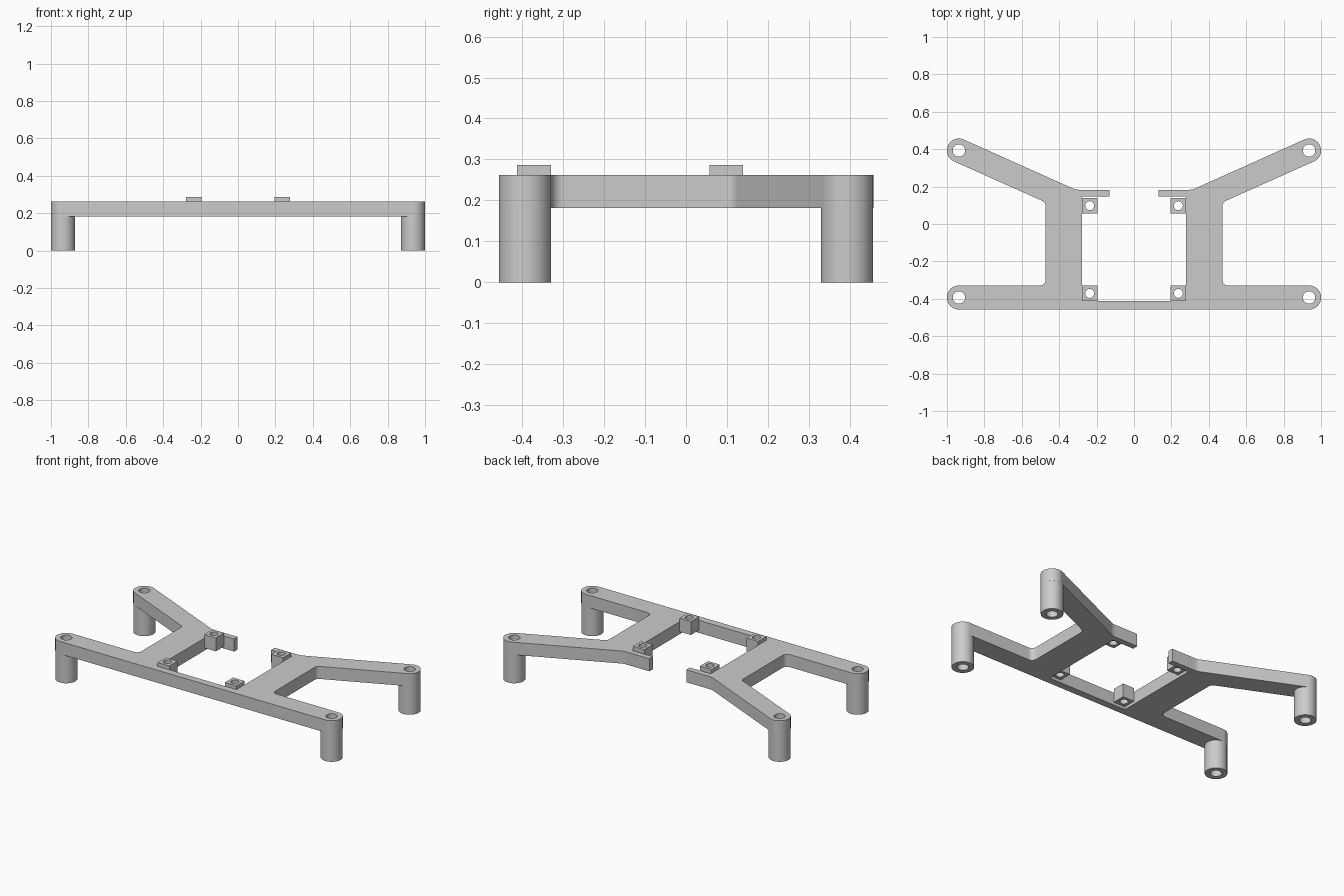
import bpy, bmesh, math
from mathutils import Vector

cube = bpy.data.objects.get("Cube")
if cube:
    bpy.data.objects.remove(cube, do_unlink=True)

grey = bpy.data.materials.new("light_grey")
grey.use_nodes = True
grey.diffuse_color = (0.6, 0.6, 0.6, 1)
grey.node_tree.nodes["Principled BSDF"].inputs["Base Color"].default_value = (0.6, 0.6, 0.6, 1)


def circle(x, y, r, n=40):
    return [(x + r * math.cos(math.tau * i / n), y + r * math.sin(math.tau * i / n)) for i in range(n)]


def rounded(corners, steps=12):
    """Replace each (x, y, radius) corner with a tangent arc."""
    out = []
    for i, (x, y, r) in enumerate(corners):
        if r == 0:
            out.append((x, y))
            continue
        p = Vector((x, y))
        a = (Vector(corners[i - 1][:2]) - p).normalized()
        b = (Vector(corners[(i + 1) % len(corners)][:2]) - p).normalized()
        half = math.acos(a.dot(b)) / 2
        centre = p + (a + b).normalized() * (r / math.sin(half))
        start = p + a * (r / math.tan(half)) - centre
        end = p + b * (r / math.tan(half)) - centre
        first = math.atan2(start.y, start.x)
        sweep = math.remainder(math.atan2(end.y, end.x) - first, math.tau)
        for k in range(steps + 1):
            t = first + sweep * k / steps
            out.append((centre.x + r * math.cos(t), centre.y + r * math.sin(t)))
    return out


def extrude_loops(name, loops, z0, z1):
    """Fill an outline with holes and extrude it between two heights."""
    curve = bpy.data.curves.new(name, "CURVE")
    curve.dimensions = "2D"
    curve.fill_mode = "BOTH"
    curve.extrude = (z1 - z0) / 2
    for loop in loops:
        spline = curve.splines.new("POLY")
        spline.points.add(len(loop) - 1)
        for point, (x, y) in zip(spline.points, loop):
            point.co = (x, y, 0, 1)
        spline.use_cyclic_u = True
    helper = bpy.data.objects.new(name + "_profile", curve)
    bpy.context.collection.objects.link(helper)
    mesh = bpy.data.meshes.new_from_object(helper.evaluated_get(bpy.context.evaluated_depsgraph_get()))
    bpy.data.objects.remove(helper, do_unlink=True)
    bm = bmesh.new()
    bm.from_mesh(mesh)
    bmesh.ops.remove_doubles(bm, verts=bm.verts, dist=1e-5)
    bmesh.ops.translate(bm, verts=bm.verts, vec=(0, 0, (z0 + z1) / 2))
    bmesh.ops.recalc_face_normals(bm, faces=bm.faces)
    bm.to_mesh(mesh)
    bm.free()
    mesh.materials.clear()
    mesh.materials.append(grey)
    obj = bpy.data.objects.new(name, mesh)
    bpy.context.collection.objects.link(obj)
    bpy.ops.object.select_all(action="DESELECT")
    obj.select_set(True)
    bpy.context.view_layer.objects.active = obj
    bpy.ops.object.shade_smooth_by_angle(angle=math.radians(30))


POST_R, HOLE_R = 0.064, 0.033
UNDER, TOP = 0.182, 0.262
POST_X, POST_Y = 0.936, 0.393

# Angled rear arm end, as two corners rounded into a semicircle
angle = math.radians(24.1)
along = Vector((math.cos(angle), math.sin(angle))) * POST_R
across = Vector((-along.y, along.x))
tip = Vector((POST_X, POST_Y))
end_low, end_high = tip + along - across, tip + along + across
ROUND = POST_R - 0.0005

# Frame outline: left half, then its mirror
half_outline = [
    (1, -POST_Y - POST_R, ROUND), (1, -POST_Y + POST_R, ROUND),
    (0.473, -POST_Y + POST_R, 0.03), (0.473, 0.116, 0.03),
    (*end_low, ROUND), (*end_high, ROUND),
    (0.311, 0.183, 0.08), (0.13, 0.183, 0), (0.13, 0.147, 0),
    (0.278, 0.147, 0), (0.278, -0.412, 0),
]
outline = rounded(half_outline + [(-x, y, r) for x, y, r in reversed(half_outline)])
posts = [(sx * POST_X, sy * POST_Y) for sx in (1, -1) for sy in (1, -1)]
extrude_loops("frame", [outline] + [circle(x, y, HOLE_R) for x, y in posts], UNDER, TOP)

# Hollow corner posts
for x, y in posts:
    name = ("rear" if y > 0 else "front") + ("_left" if x > 0 else "_right") + "_post"
    extrude_loops(name, [circle(x, y, POST_R), circle(x, y, HOLE_R)], 0, UNDER)

# Drilled mounting blocks on the inner walls
B = 0.041
for side, sx in (("left", 1), ("right", -1)):
    for place, y in (("rear", 0.098), ("front", -0.371)):
        x = sx * (0.278 - B)
        square = [(x - B, y - B), (x + B, y - B), (x + B, y + B), (x - B, y + B)]
        extrude_loops(f"{place}_{side}_mount_block", [square, circle(x, y, 0.024, 24)], 0.2, 0.286)
